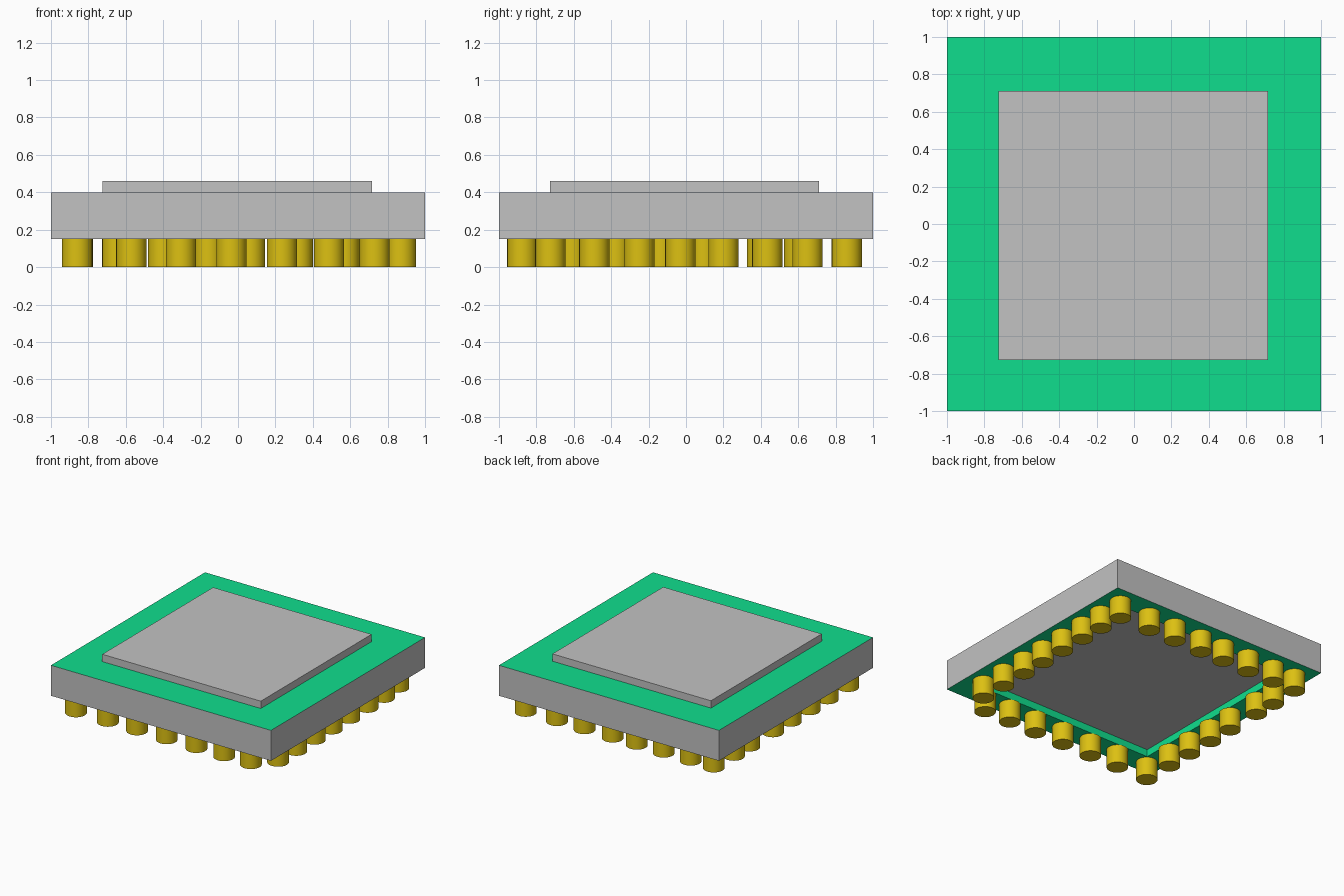
import bpy, bmesh, math
from mathutils import Vector

if "Cube" in bpy.data.objects:
    bpy.data.objects.remove(bpy.data.objects["Cube"])


def material(name, rgb):
    m = bpy.data.materials.new(name)
    m.diffuse_color = (*rgb, 1)
    m.use_nodes = True
    m.node_tree.nodes["Principled BSDF"].inputs["Base Color"].default_value = m.diffuse_color
    return m


GREEN = material("board_green", (0.005, 0.73, 0.27))
GREY = material("metal_grey", (0.54, 0.54, 0.54))
GOLD = material("pin_gold", (0.72, 0.53, 0.006))


def finish(bm, name, mats):
    mesh = bpy.data.meshes.new(name)
    bm.to_mesh(mesh)
    bm.free()
    for m in mats:
        mesh.materials.append(m)
    ob = bpy.data.objects.new(name, mesh)
    bpy.context.collection.objects.link(ob)
    return ob


def box(bm, x0, x1, y0, y1, z0, z1):
    verts = bmesh.ops.create_cube(bm, size=1)["verts"]
    for v in verts:
        v.co = Vector((x0 if v.co.x < 0 else x1,
                       y0 if v.co.y < 0 else y1,
                       z0 if v.co.z < 0 else z1))


# Board: green top and bottom, grey rim, square recess underneath
bm = bmesh.new()
box(bm, -1, 1, -1, 1, 0.15, 0.40)
bm.normal_update()
for f in bm.faces:
    f.material_index = 0 if abs(f.normal.z) > 0.5 else 1
bottom = next(f for f in bm.faces if f.normal.z < -0.5)
bmesh.ops.inset_region(bm, faces=[bottom], thickness=0.275)
floor = bmesh.ops.extrude_discrete_faces(bm, faces=[bottom])["faces"][0]
for v in floor.verts:
    v.co.z = 0.21
floor.material_index = 1
bm.normal_update()
finish(bm, "board", [GREEN, GREY])

# Lid plate on top
bm = bmesh.new()
box(bm, -0.725, 0.716, -0.727, 0.712, 0.40, 0.46)
finish(bm, "lid_plate", [GREY])

# Pins: hand-placed rows around the recess
rows = {
    "back": [(x, 0.86) for x in (0.855, 0.57, 0.32, 0.064, -0.155, -0.40, -0.645, -0.855)],
    "front": [(x, -0.875) for x in (0.73, 0.487, 0.235, -0.035, -0.305, -0.57, -0.86)],
    "right": [(0.872, y) for y in (0.65, 0.435, 0.20, -0.03, -0.25, -0.49, -0.725)],
    "left": [(-0.86, y) for y in (0.605, 0.407, 0.10, -0.13, -0.375, -0.61)],
}
for side, points in rows.items():
    bm = bmesh.new()
    for x, y in points:
        made = bmesh.ops.create_cone(bm, cap_ends=True, segments=32,
                                     radius1=0.081, radius2=0.081, depth=0.15)
        bmesh.ops.translate(bm, verts=made["verts"], vec=(x, y, 0.075))
    ob = finish(bm, side + "_pins", [GOLD])
    bpy.context.view_layer.objects.active = ob
    ob.select_set(True)
    bpy.ops.object.shade_smooth_by_angle(angle=math.radians(40))
    ob.select_set(False)
